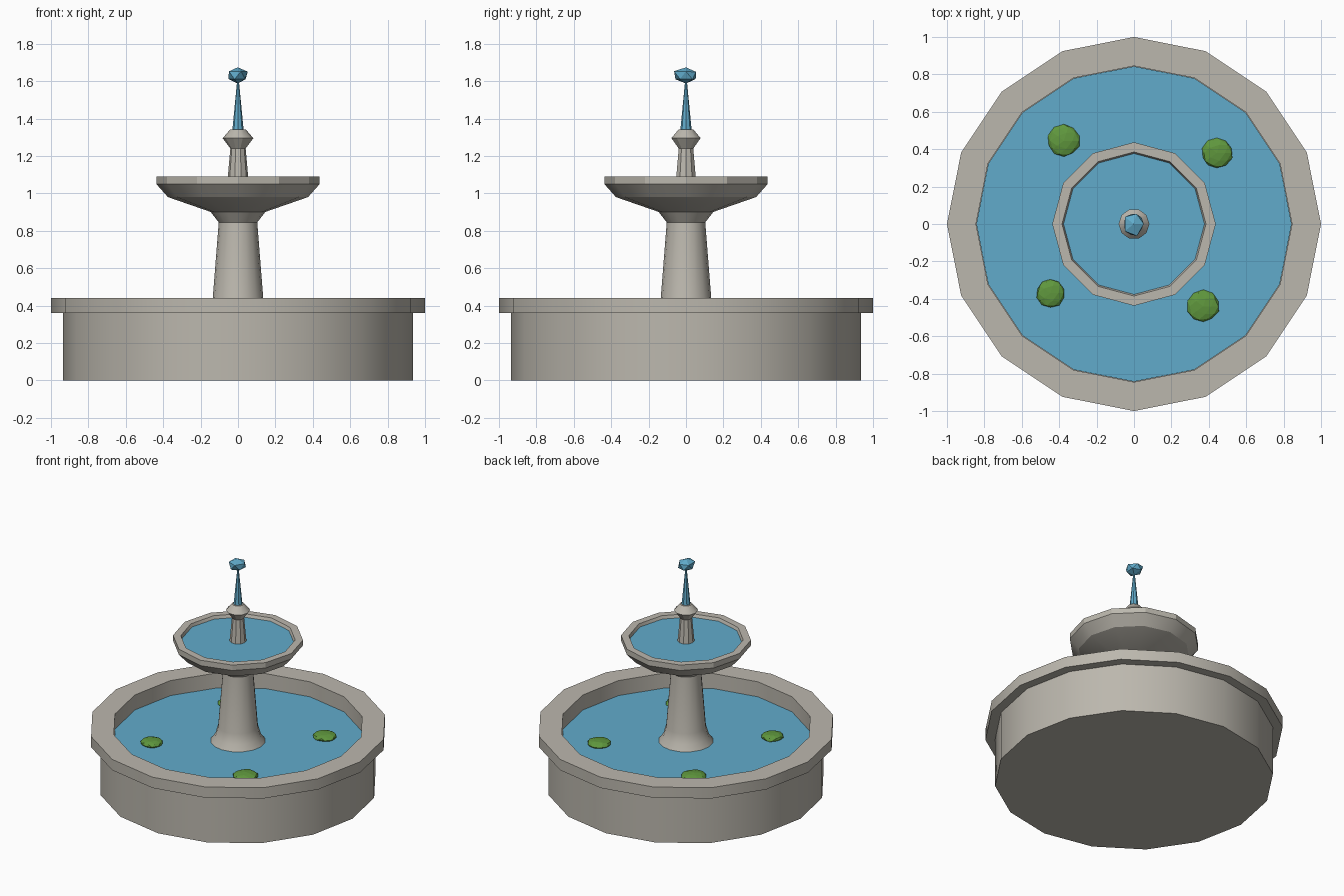
import bpy, bmesh, math, random
from mathutils import Vector

cube = bpy.data.objects.get("Cube")
if cube:
    bpy.data.objects.remove(cube, do_unlink=True)


def material(name, rgb):
    m = bpy.data.materials.new(name)
    m.use_nodes = True
    m.diffuse_color = (*rgb, 1)
    bsdf = next(n for n in m.node_tree.nodes if n.type == 'BSDF_PRINCIPLED')
    bsdf.inputs["Base Color"].default_value = (*rgb, 1)
    return m


stone = material("pale_stone", (0.50, 0.475, 0.42))
water = material("water_blue", (0.12, 0.41, 0.60))
leaf = material("lily_green", (0.115, 0.31, 0.047))


def finish(name, bm, mat, smooth=False):
    bmesh.ops.recalc_face_normals(bm, faces=bm.faces)
    mesh = bpy.data.meshes.new(name)
    bm.to_mesh(mesh)
    bm.free()
    mesh.materials.append(mat)
    obj = bpy.data.objects.new(name, mesh)
    bpy.context.collection.objects.link(obj)
    if smooth:
        bpy.ops.object.select_all(action='DESELECT')
        obj.select_set(True)
        bpy.context.view_layer.objects.active = obj
        bpy.ops.object.shade_smooth_by_angle(angle=math.radians(29))
    return obj


def lathe(name, profile, sides, mat, smooth=True):
    """Turn (radius, z) points around z and cap both ends."""
    bm = bmesh.new()
    rings = []
    for r, z in profile:
        turns = [math.tau * i / sides for i in range(sides)]
        rings.append([bm.verts.new((r * math.cos(a), r * math.sin(a), z)) for a in turns])
    for low, high in zip(rings, rings[1:]):
        for i in range(sides):
            j = (i + 1) % sides
            bm.faces.new((low[i], low[j], high[j], high[i]))
    bm.faces.new(rings[0])
    bm.faces.new(rings[-1])
    return finish(name, bm, mat, smooth)


def pebble(name, centre, size, detail, jitter, mat, seed):
    """Squashed, slightly irregular icosphere."""
    rng = random.Random(seed)
    bm = bmesh.new()
    bmesh.ops.create_icosphere(bm, subdivisions=detail, radius=1)
    for v in bm.verts:
        v.co *= 1 + rng.uniform(-jitter, jitter)
        v.co = Vector(c + s * p for c, s, p in zip(centre, size, v.co))
    return finish(name, bm, mat)


# Lower pool: wall, overhanging rim and inner wall
lathe("basin", [(0.935, 0), (0.935, 0.36), (1, 0.36), (1, 0.44),
                (0.845, 0.44), (0.845, 0.29)], 16, stone)
lathe("pool_water", [(0.843, 0.30), (0.843, 0.33)], 16, water)

# Pedestal with flared foot and collar
lathe("pedestal", [(0.20, 0.30), (0.185, 0.33), (0.155, 0.37), (0.135, 0.44),
                   (0.103, 0.845), (0.146, 0.90)], 16, stone)

# Upper bowl
lathe("upper_bowl", [(0.13, 0.895), (0.375, 0.98), (0.437, 1.05), (0.437, 1.09),
                     (0.385, 1.09), (0.37, 1.05)], 12, stone)
lathe("bowl_water", [(0.37, 1.05), (0.381, 1.068)], 12, water)

# Spout stem, ring and water jet
lathe("spout", [(0.057, 1.06), (0.041, 1.24), (0.082, 1.295), (0.041, 1.342)], 10, stone)
lathe("water_jet", [(0.03, 1.34), (0.004, 1.61)], 8, water, smooth=False)
pebble("water_splash", (-0.002, 0, 1.63), (0.06, 0.068, 0.046), 1, 0.12, water, 4)

# Lily pads
pads = [(-0.375, 0.445, 0.085), (0.443, 0.38, 0.083),
        (-0.447, -0.37, 0.077), (0.37, -0.44, 0.085)]
for n, (x, y, r) in enumerate(pads):
    pebble(f"lily_pad_{n + 1}", (x, y, 0.338), (r, r, 0.026), 2, 0.06, leaf, n)
